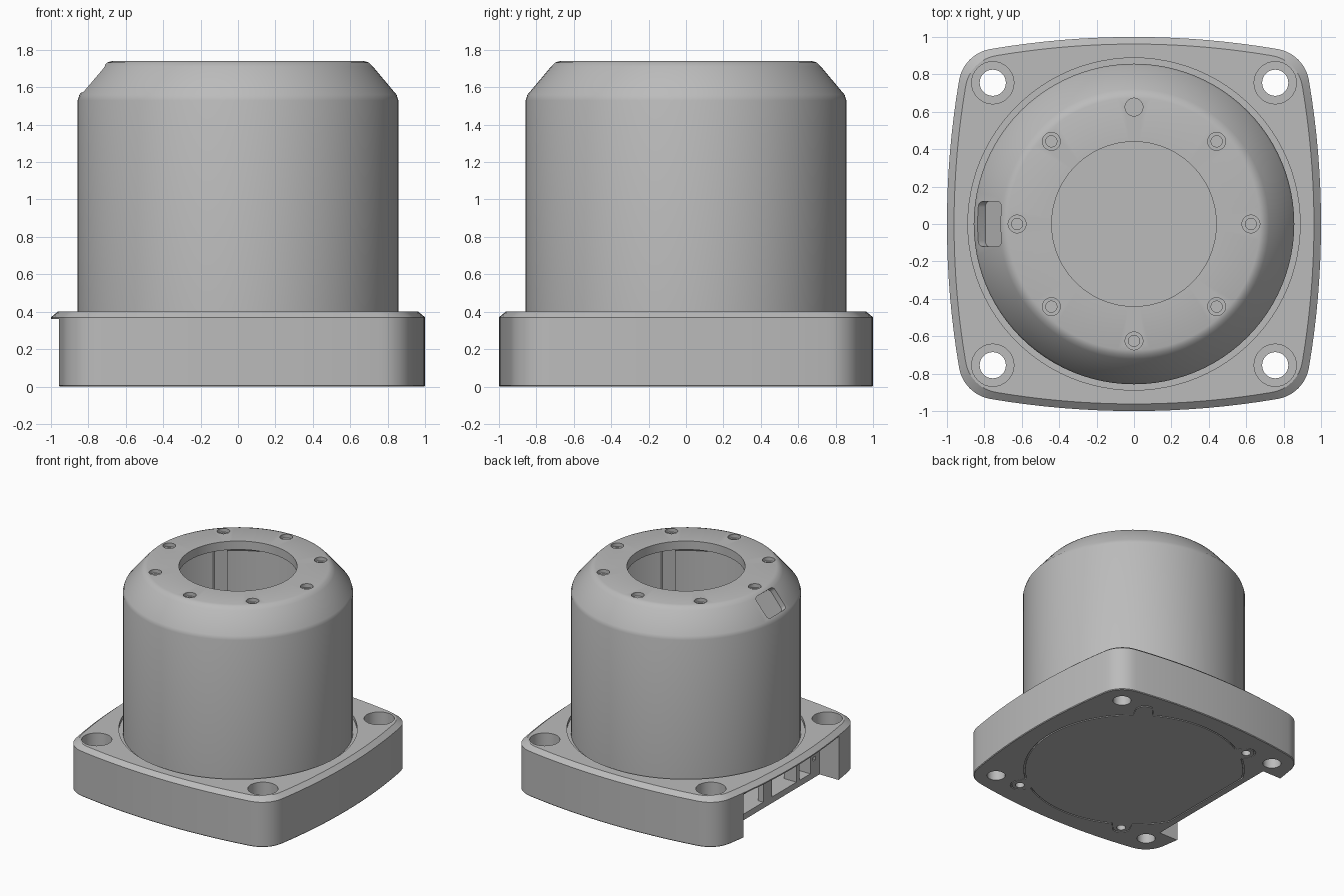
import bpy, bmesh
from math import sin, cos, pi, radians, sqrt, atan2, hypot
from mathutils import Matrix, Vector

cube = bpy.data.objects.get("Cube")
if cube:
    bpy.data.objects.remove(cube, do_unlink=True)

GREY = (0.5, 0.5, 0.5, 1)
grey = bpy.data.materials.new("plain grey")
grey.use_nodes = True
grey.diffuse_color = GREY
grey.node_tree.nodes["Principled BSDF"].inputs["Base Color"].default_value = GREY


def make(name, bm):
    bmesh.ops.recalc_face_normals(bm, faces=bm.faces)
    mesh = bpy.data.meshes.new(name)
    bm.to_mesh(mesh)
    bm.free()
    mesh.materials.append(grey)
    obj = bpy.data.objects.new(name, mesh)
    bpy.context.collection.objects.link(obj)
    return obj


def skin(name, rings, closed=False):
    """Bridge matching rings of points; cap the ends or join them."""
    bm = bmesh.new()
    loops = [[bm.verts.new(p) for p in ring] for ring in rings]
    pairs = list(zip(loops, loops[1:])) + ([(loops[-1], loops[0])] if closed else [])
    for a, b in pairs:
        for i in range(len(a)):
            j = (i + 1) % len(a)
            bm.faces.new((a[i], a[j], b[j], b[i]))
    if not closed:
        bm.faces.new(loops[0])
        bm.faces.new(loops[-1])
    return make(name, bm)


def circle(r, n=96, x=0, y=0):
    return [(x + r * cos(2 * pi * i / n), y + r * sin(2 * pi * i / n)) for i in range(n)]


def prism(name, outline, *levels):
    """Stack an outline at (height, scale) levels."""
    return skin(name, [[(x * s, y * s, z) for x, y in outline] for z, s in levels])


def rod(x, y, r, z0, z1, n=32):
    return prism("cutter", circle(r, n, x, y), (z0, 1), (z1, 1))


def box(name, lo, hi, matrix=Matrix(), round_by=0):
    bm = bmesh.new()
    bmesh.ops.create_cube(bm, size=1)
    lo, hi = Vector(lo), Vector(hi)
    for v in bm.verts:
        v.co = (lo + hi) / 2 + Vector(a * b for a, b in zip(v.co, hi - lo))
    if round_by:
        upright = [e for e in bm.edges if abs(e.verts[0].co.z - e.verts[1].co.z) > 1e-4]
        bmesh.ops.bevel(bm, geom=upright, offset=round_by, segments=4, profile=0.5, affect='EDGES')
    bm.transform(matrix)
    return make(name, bm)


def cut(obj, *cutters):
    for c in cutters:
        c.hide_render = True
        mod = obj.modifiers.new("cut", 'BOOLEAN')
        mod.operation, mod.solver, mod.object = 'DIFFERENCE', 'EXACT', c
    graph = bpy.context.evaluated_depsgraph_get()
    graph.update()
    mesh = bpy.data.meshes.new_from_object(obj.evaluated_get(graph))
    obj.modifiers.clear()
    obj.data = mesh
    for c in cutters:
        bpy.data.objects.remove(c, do_unlink=True)


# Base: square with bowed sides and round corners, chamfered on top
BOW, TILT, CORNER, CORNER_R = 4.59, radians(9.6), 0.737, 0.2
side = []
for i in range(17):
    a = TILT * (i / 8 - 1)
    side.append((BOW * sin(a), 1 - BOW + BOW * cos(a)))
for i in range(1, 12):
    a = pi / 2 - TILT - (pi / 2 - 2 * TILT) * i / 12
    side.append((CORNER + CORNER_R * cos(a), CORNER + CORNER_R * sin(a)))
outline = []
for k in range(4):
    c, s = cos(-k * pi / 2), sin(-k * pi / 2)
    outline += [(x * c - y * s, x * s + y * c) for x, y in side]
base = prism("base", outline, (0, 0.995), (0.006, 1), (0.37, 1), (0.402, 0.962))

# Underside lid outline: disc with screw lobes, flat towards the socket recess
screws = [(0.52, -0.75), (-0.5, -0.75), (-0.5, 0.75), (0.52, 0.75)]
LID_R, LOBE_R, LID_FLAT = 0.85, 0.075, -0.73
lid_outline = []
for i in range(240):
    a = 2 * pi * i / 240
    r = LID_R
    for sx, sy in screws:
        d, off = hypot(sx, sy), a - atan2(sy, sx)
        inside = LOBE_R ** 2 - (d * sin(off)) ** 2
        if inside > 0 and cos(off) > 0:
            r = max(r, d * cos(off) + sqrt(inside))
    if cos(a) < 0:
        r = min(r, LID_FLAT / cos(a))
    lid_outline.append((r * cos(a), r * sin(a)))

cut(base, rod(0, 0, 0.74, 0.05, 0.5, 96), rod(0, 0, 0.888, 0.375, 0.5, 96))
cut(base, prism("cutter", lid_outline, (-0.1, 1), (0.012, 1)))

# Socket recess with its ports on the model's right side
cut(base, box("cutter", (-1.2, -0.62, -0.1), (-0.78, 0.62, 0.36)))
ports = [box("cutter", (-0.9, y0, 0.05), (-0.5, y1, 0.21))
         for y0, y1 in ((0.11, 0.38), (-0.32, 0.0), (-0.5, -0.36))]
ports.append(box("cutter", (-0.9, -0.565, 0.14), (-0.6, -0.535, 0.17)))
cut(base, *ports)

# Counterbored mounting holes
for x in (-0.755, 0.755):
    for y in (-0.755, 0.755):
        cut(base, rod(x, y, 0.07, -0.1, 0.6), rod(x, y, 0.113, 0.2, 0.6))

# Lid and its screw holes
lid = prism("bottom_lid", lid_outline, (0, 0.987), (0.013, 0.987))
for x, y in screws[:3]:
    for part in (base, lid):
        cut(part, rod(x, y, 0.035, -0.1, 0.04, 20))

# Hollow round housing with a tapered shoulder and an open top
profile = [(0.857, 0.375), (0.857, 1.53), (0.848, 1.56), (0.722, 1.71), (0.7, 1.732),
           (0.675, 1.74), (0.44, 1.74), (0.44, 1.67), (0.64, 1.67), (0.787, 1.5), (0.787, 0.375)]
housing = skin("housing", [[(x, y, z) for x, y in circle(r)] for r, z in profile], closed=True)

# Ring of recessed screw holes around the opening
for k in range(8):
    x, y = 0.625 * cos(k * pi / 4), 0.625 * sin(k * pi / 4)
    cut(housing, rod(x, y, 0.03, 1.6, 1.9, 20), rod(x, y, 0.048, 1.71, 1.9, 20))

# Rounded pocket on the shoulder
normal = Vector((-0.77, 0, 0.64)).normalized()
tilt = Matrix.Translation((-0.773, 0, 1.645)) @ Vector((0, 0, 1)).rotation_difference(normal).to_matrix().to_4x4()
cut(housing, box("cutter", (-0.095, -0.12, -0.05), (0.095, 0.12, 0.2), tilt, 0.03))

# Upright ribs on the inner wall
ribs = [box("inner_rib", (0.725, -0.05, 0.375), (0.8, 0.05, 1.56), Matrix.Rotation(pi / 4 + k * pi / 2, 4, 'Z'))
        for k in range(4)]

bpy.ops.object.select_all(action='DESELECT')
for obj in [base, lid, housing] + ribs:
    obj.select_set(True)
bpy.context.view_layer.objects.active = housing
bpy.ops.object.shade_smooth_by_angle(angle=radians(32))
